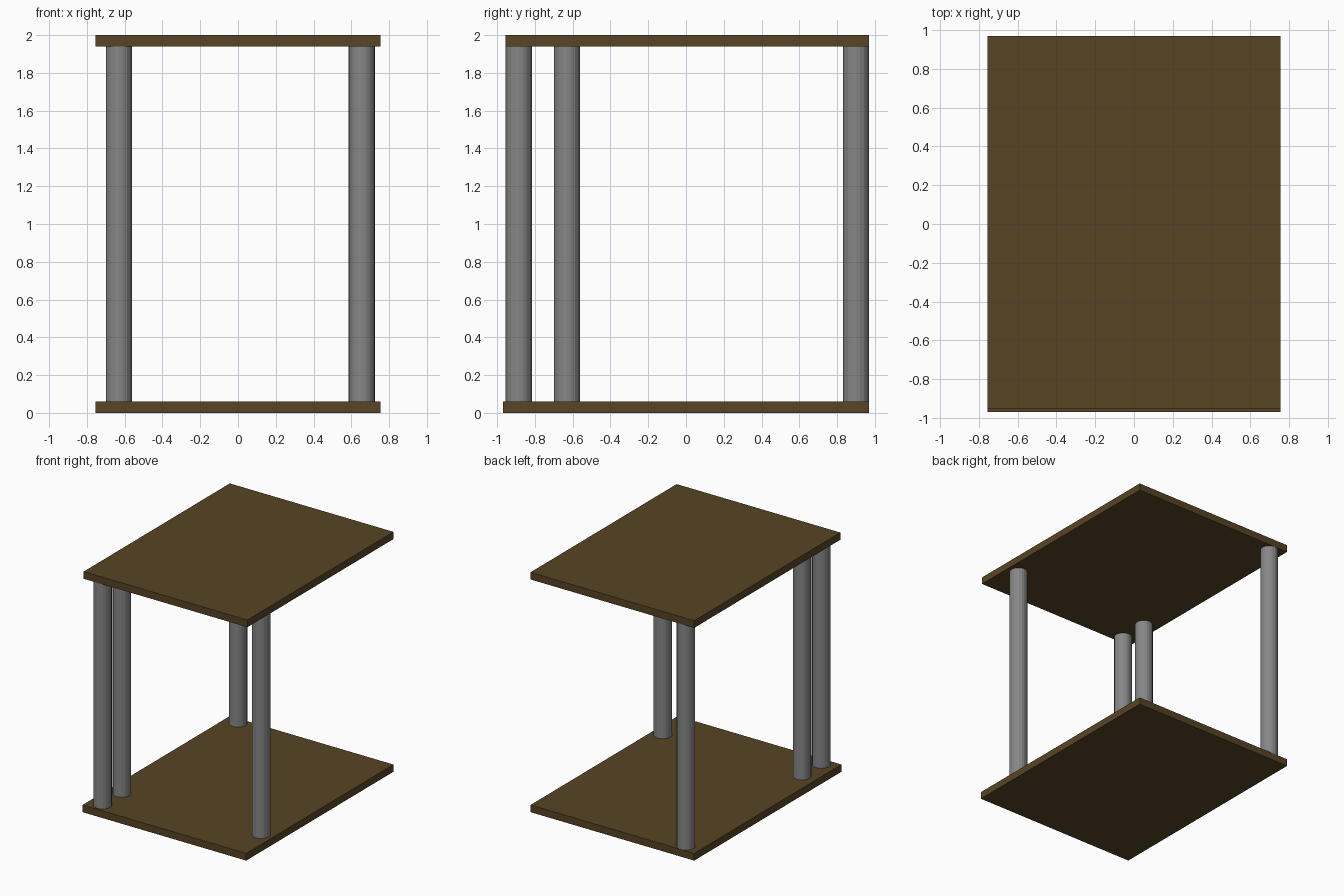
import bpy

if "Cube" in bpy.data.objects:
    bpy.data.objects.remove(bpy.data.objects["Cube"])


def material(name, rgb):
    mat = bpy.data.materials.new(name)
    mat.diffuse_color = (*rgb, 1.0)
    mat.use_nodes = True
    mat.node_tree.nodes["Principled BSDF"].inputs["Base Color"].default_value = mat.diffuse_color
    return mat


wood = material("dark brown wood", (0.095, 0.058, 0.018))
metal = material("grey metal", (0.24, 0.24, 0.24))

BOARD = 0.06       # board thickness
HEIGHT = 2.0
RADIUS = 0.07      # leg radius


def board(name, y0, y1, z0):
    bpy.ops.mesh.primitive_cube_add(
        size=1, location=(0, (y0 + y1) / 2, z0 + BOARD / 2))
    ob = bpy.context.object
    ob.name = name
    ob.scale = (1.51, y1 - y0, BOARD)
    bpy.ops.object.transform_apply(location=False, rotation=False, scale=True)
    ob.data.materials.append(wood)


def leg(name, x, y):
    bpy.ops.mesh.primitive_cylinder_add(
        vertices=20, radius=RADIUS, depth=HEIGHT - 2 * BOARD,
        location=(x, y, HEIGHT / 2))
    ob = bpy.context.object
    ob.name = name
    ob.data.materials.append(metal)


# Bottom shelf and slightly shorter table top
board("bottom_shelf", -0.97, 0.97, 0)
board("table_top", -0.955, 0.97, HEIGHT - BOARD)

# Four round legs, unevenly placed
leg("front_left_leg", -0.63, -0.885)
leg("inner_left_leg", -0.63, -0.63)
leg("right_leg", 0.655, -0.63)
leg("back_left_leg", -0.63, 0.90)
